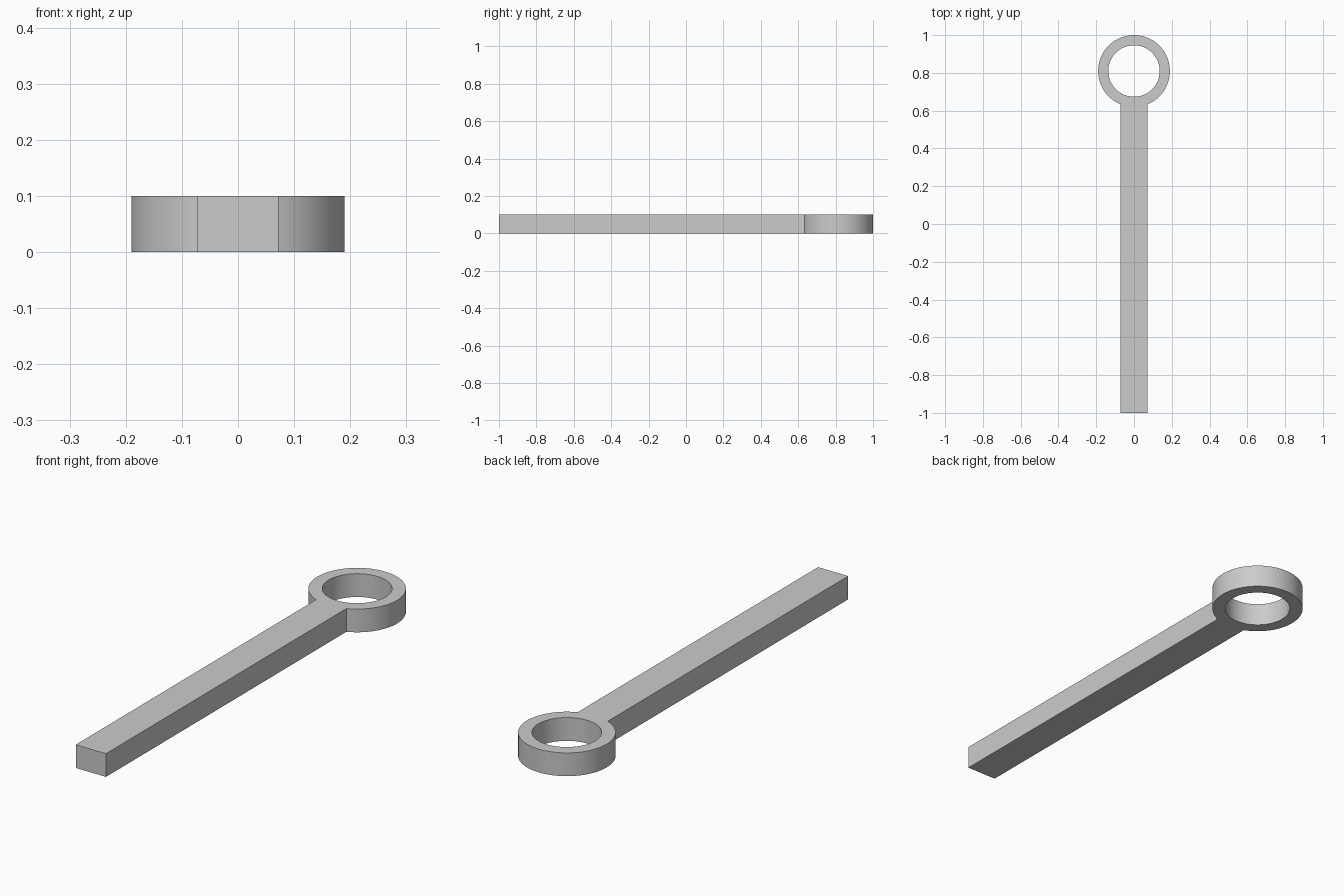
import bpy, bmesh, math

if "Cube" in bpy.data.objects:
    bpy.data.objects.remove(bpy.data.objects["Cube"])

HEIGHT = 0.1
RING_Y, R_OUT, R_IN = 0.81, 0.19, 0.136
HALF_W = 0.072
SEGS = 96

grey = bpy.data.materials.new("light grey")
grey.diffuse_color = (0.6, 0.6, 0.6, 1)
grey.use_nodes = True
grey.node_tree.nodes["Principled BSDF"].inputs["Base Color"].default_value = grey.diffuse_color


def arc(radius, start, end, count):
    """Points along an arc around the ring centre."""
    step = (end - start) / count
    return [(radius * math.cos(start + i * step),
             RING_Y + radius * math.sin(start + i * step)) for i in range(count + 1)]


def add_loop(bm, points):
    verts = [bm.verts.new((x, y, 0)) for x, y in points]
    return [bm.edges.new((verts[i - 1], verts[i])) for i in range(len(verts))]


# Outline: straight bar running into the outer ring arc
gap = math.asin(HALF_W / R_OUT)
outer = arc(R_OUT, -math.pi / 2 + gap, 1.5 * math.pi - gap, SEGS)
outer += [(-HALF_W, -1), (HALF_W, -1)]
# Round eye
inner = arc(R_IN, 0, 2 * math.pi, SEGS)[:-1]

bm = bmesh.new()
edges = add_loop(bm, outer) + add_loop(bm, inner)
bmesh.ops.triangle_fill(bm, edges=edges, use_beauty=True, normal=(0, 0, 1))

# Thicken the flat profile into a solid
top = bmesh.ops.extrude_face_region(bm, geom=bm.faces[:])["geom"]
bmesh.ops.translate(bm, vec=(0, 0, HEIGHT),
                    verts=[g for g in top if isinstance(g, bmesh.types.BMVert)])
bmesh.ops.recalc_face_normals(bm, faces=bm.faces[:])

mesh = bpy.data.meshes.new("eye_bar")
bm.to_mesh(mesh)
bm.free()
mesh.materials.append(grey)
bar = bpy.data.objects.new("eye_bar", mesh)
bpy.context.collection.objects.link(bar)

# Smooth round walls, crisp rims and corners
bpy.context.view_layer.objects.active = bar
bar.select_set(True)
bpy.ops.object.shade_smooth_by_angle(angle=math.radians(30))
